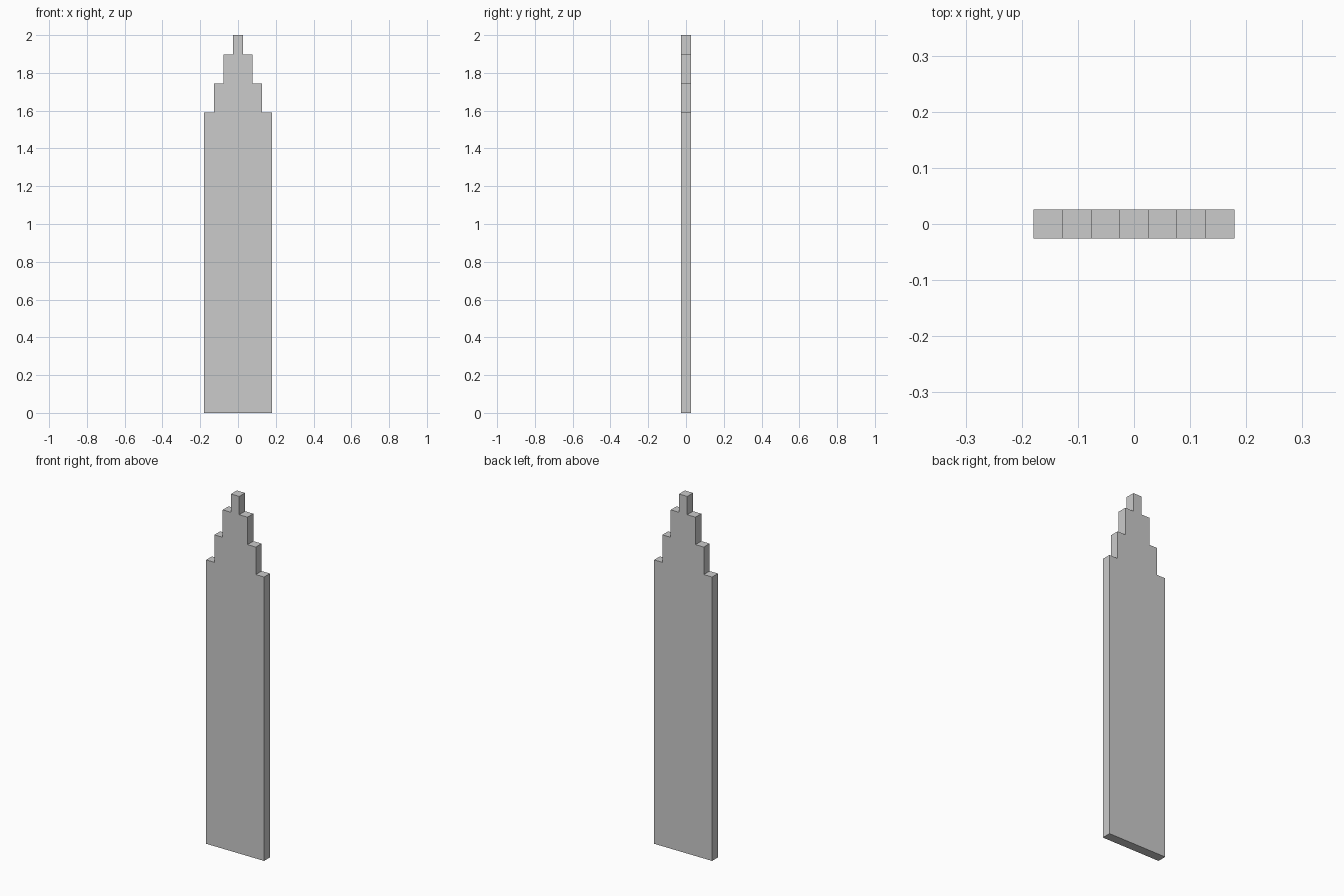
import bpy, bmesh

if "Cube" in bpy.data.objects:
    bpy.data.objects.remove(bpy.data.objects["Cube"])

U = 2 / 39  # one step of the stepped outline; the blade is 39 steps tall

# Stepped blade: right half outline in steps (x, z), mirrored to the left
right = [(3.5, 0), (3.5, 31), (2.5, 31), (2.5, 34),
         (1.5, 34), (1.5, 37), (0.5, 37), (0.5, 39)]
outline = right + [(-x, z) for x, z in reversed(right)]

bm = bmesh.new()
face = bm.faces.new([bm.verts.new((x * U, -U / 2, z * U)) for x, z in outline])
ext = bmesh.ops.extrude_face_region(bm, geom=[face], use_keep_orig=True)
verts = [g for g in ext["geom"] if isinstance(g, bmesh.types.BMVert)]
bmesh.ops.translate(bm, verts=verts, vec=(0, U, 0))
bmesh.ops.recalc_face_normals(bm, faces=bm.faces[:])

mesh = bpy.data.meshes.new("stepped_blade")
bm.to_mesh(mesh)
bm.free()
bpy.context.collection.objects.link(bpy.data.objects.new("stepped_blade", mesh))
